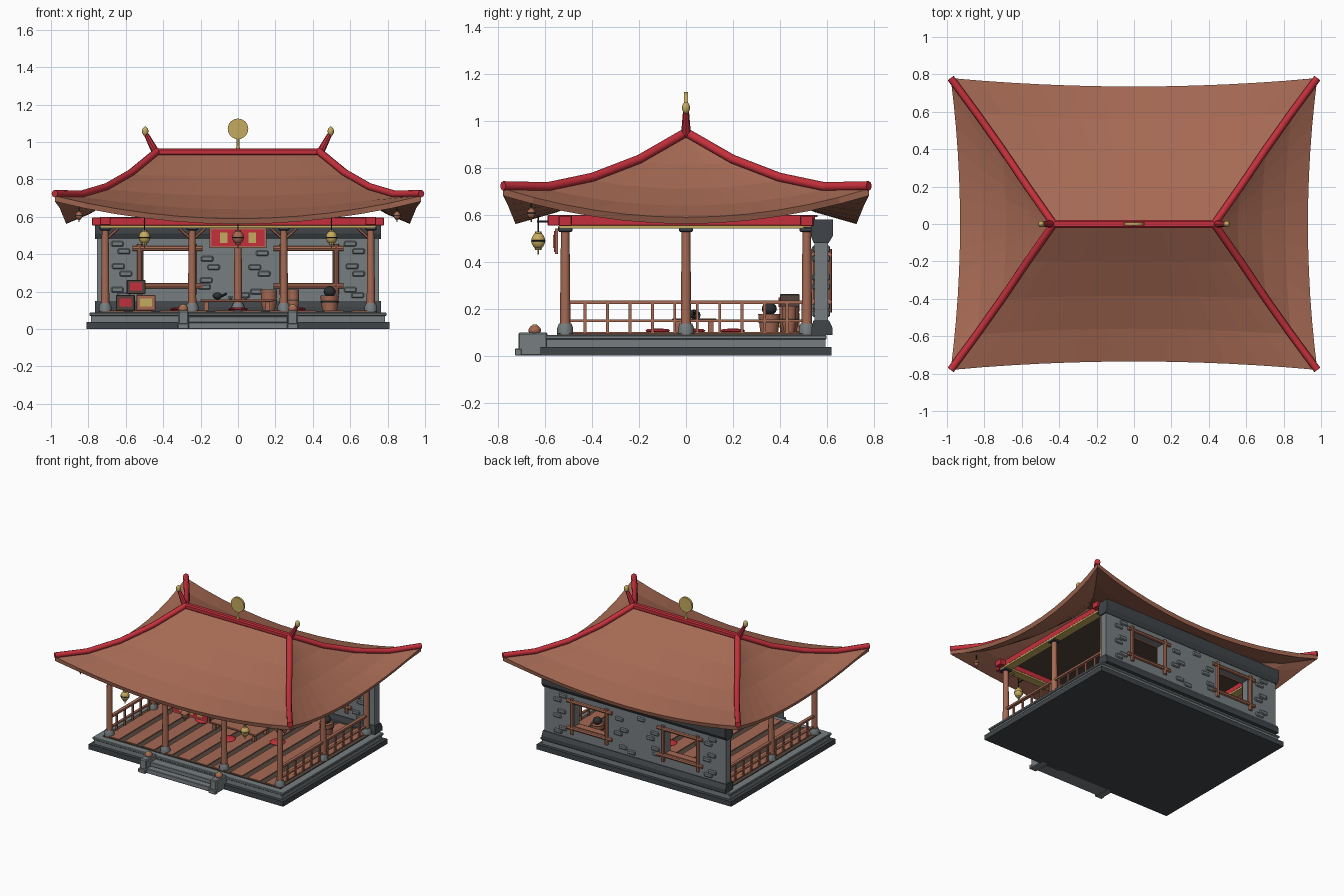
import bpy, bmesh, math
from mathutils import Vector, Matrix

if "Cube" in bpy.data.objects:
    bpy.data.objects.remove(bpy.data.objects["Cube"])

def mat(name, r, g, b):
    m = bpy.data.materials.new(name)
    m.diffuse_color = (r, g, b, 1)
    m.use_nodes = True
    m.node_tree.nodes["Principled BSDF"].inputs["Base Color"].default_value = m.diffuse_color
    return m

WOOD = mat("brown wood", .38, .143, .088)
DARKW = mat("dark wood", .085, .058, .045)
STONE = mat("grey stone", .185, .21, .22)
SLATE = mat("dark slate", .052, .06, .066)
RED = mat("red", .56, .03, .045)
GOLD = mat("gold", .56, .41, .115)
BLACK = mat("black iron", .026, .028, .031)

def finish(name, bm, m, smooth=False):
    me = bpy.data.meshes.new(name)
    bmesh.ops.recalc_face_normals(bm, faces=bm.faces)
    for f in bm.faces:
        f.smooth = smooth
    bm.to_mesh(me)
    bm.free()
    if smooth:
        me.set_sharp_from_angle(angle=math.radians(40))
    me.materials.append(m)
    ob = bpy.data.objects.new(name, me)
    bpy.context.collection.objects.link(ob)
    return ob

def box(name, x0, x1, y0, y1, z0, z1, m, bevel=0):
    bm = bmesh.new()
    mx = Matrix.LocRotScale(((x0+x1)/2, (y0+y1)/2, (z0+z1)/2), None, (abs(x1-x0), abs(y1-y0), abs(z1-z0)))
    bmesh.ops.create_cube(bm, size=1, matrix=mx)
    if bevel:
        bmesh.ops.bevel(bm, geom=bm.edges[:], offset=bevel, segments=1, affect='EDGES')
    return finish(name, bm, m)

def lathe(name, x, y, profile, m, n=12):
    """Spin (radius, z) points round a vertical axis."""
    bm = bmesh.new()
    rings = [[bm.verts.new((x+r*math.cos(2*math.pi*i/n), y+r*math.sin(2*math.pi*i/n), z)) for i in range(n)]
             for r, z in profile]
    for a, b in zip(rings, rings[1:]):
        for i in range(n):
            bm.faces.new((a[i], a[(i+1) % n], b[(i+1) % n], b[i]))
    bm.faces.new(rings[0])
    bm.faces.new(rings[-1])
    return finish(name, bm, m, True)

def ball(name, x, y, z, r, h, m, n=12):
    pts = [(max(.002, r*math.sin(a)), z-h*math.cos(a)) for a in [math.pi*i/8 for i in range(9)]]
    return lathe(name, x, y, pts, m, n)

def rod(name, a, b, r, m, n=8, r2=None):
    a, b = Vector(a), Vector(b)
    d = b-a
    mx = Matrix.Translation((a+b)/2) @ d.to_track_quat('Z', 'Y').to_matrix().to_4x4()
    bm = bmesh.new()
    bmesh.ops.create_cone(bm, cap_ends=True, segments=n, radius1=r, radius2=r if r2 is None else r2,
                          depth=d.length, matrix=mx)
    return finish(name, bm, m, True)

def tube(name, pts, r, m):
    cu = bpy.data.curves.new(name, 'CURVE')
    cu.dimensions = '3D'
    cu.bevel_depth, cu.bevel_resolution, cu.use_fill_caps = r, 2, True
    sp = cu.splines.new('POLY')
    sp.points.add(len(pts)-1)
    for p, c in zip(sp.points, pts):
        p.co = (*c, 1)
    tmp = bpy.data.objects.new(name, cu)
    me = bpy.data.meshes.new_from_object(tmp)
    bpy.data.objects.remove(tmp)
    me.materials.clear()
    me.materials.append(m)
    bpy.context.collection.objects.link(bpy.data.objects.new(name, me))

def prism(name, yz, x0, x1, m):
    bm = bmesh.new()
    a = [bm.verts.new((x0, y, z)) for y, z in yz]
    b = [bm.verts.new((x1, y, z)) for y, z in yz]
    bm.faces.new(a)
    bm.faces.new(b)
    for i in range(len(yz)):
        j = (i+1) % len(yz)
        bm.faces.new((a[i], a[j], b[j], b[i]))
    return finish(name, bm, m)

S = (-1, 1)

# platform and plank floor
box("plinth", -.81, .81, -.62, .62, 0, .038, SLATE)
box("platform", -.785, .785, -.595, .595, .038, .07, STONE)
box("platform_lip", -.795, .795, -.6, .6, .07, .088, STONE, .004)
box("floor_bed", -.74, .74, -.55, .55, .088, .094, DARKW)
for i in range(10):
    x = -.66 + i*.1467
    box("floor_plank", x-.05, x+.05, -.545, .54, .09, .1, WOOD)

# front steps
box("lower_step", -.265, .265, -.71, -.6, 0, .035, STONE, .003)
box("upper_step", -.265, .265, -.665, -.6, .035, .066, STONE, .003)
for s in S:
    box("step_cheek", s*.265, s*.32, -.715, -.59, 0, .098, STONE, .006)
    box("step_cheek_foot", s*.262, s*.323, -.73, -.7, 0, .03, STONE, .004)
    ball("step_knob", s*.293, -.645, .108, .027, .022, WOOD)
    lathe("step_knob_cap", s*.293, -.645, [(.016, .124), (.012, .131), (.003, .134)], GOLD)

# columns with stone feet and dark capitals
cols = [(x, -.515) for x in (-.71, -.245, .245, .71)] + [(-.71, 0), (.71, 0), (-.71, .515), (0, .515), (.71, .515)]
for x, y in cols:
    lathe("column_foot", x, y, [(.034, .09), (.034, .118), (.026, .138)], STONE)
    lathe("column", x, y, [(.022, .13), (.021, .3), (.018, .54)], WOOD)
    box("column_capital", x-.03, x+.03, y-.03, y+.03, .528, .548, SLATE, .004)
for x in (-.71, -.245, .245, .71):
    for s in S:
        if abs(x + s*.07) < .75:
            rod("column_brace", (x, -.515, .475), (x+s*.07, -.515, .54), .008, WOOD, 6)

# red beams with gold trim, dark ceiling
for y in (-.515, .515):
    box("long_beam", -.78, .78, y-.028, y+.028, .553, .597, RED, .003)
    box("long_beam_trim", -.735, .735, y-.03, y+.03, .541, .553, GOLD)
for s in S:
    box("side_beam", s*.682, s*.738, -.59, .55, .555, .6, RED, .003)
    box("side_beam_trim", s*.68, s*.74, -.54, .5, .542, .555, GOLD)
box("ceiling", -.72, .72, -.53, .56, .592, .6, DARKW)

# back wall with two window openings
for x0, x1, z0, z1 in [(-.755, -.505, .1, .52), (-.25, .25, .1, .52), (.505, .755, .1, .52),
                       (-.505, -.25, .1, .24), (-.505, -.25, .42, .52), (.25, .505, .1, .24), (.25, .505, .42, .52)]:
    box("back_wall", x0, x1, .548, .605, z0, z1, STONE)
prism("wall_foot", [(.535, .088), (.625, .088), (.625, .118), (.61, .15), (.543, .15), (.535, .118)], -.765, .765, SLATE)
prism("wall_cap", [(.545, .48), (.608, .48), (.626, .51), (.626, .58), (.532, .58), (.532, .51)], -.765, .765, SLATE)
for s in S:
    for y in (.544, .609):
        for z in (.23, .43):
            rod("window_rail", (s*.19, y, z), (s*.565, y, z), .014, WOOD)
        for x in (.235, .525):
            rod("window_post", (s*x, y, .185), (s*x, y, .455), .014, WOOD)
    box("window_sill", s*.25, s*.505, .55, .603, .24, .247, WOOD)
# raised bricks on both wall faces
for x, z in [(-.165, .375), (-.13, .33), (-.17, .26), (-.18, .225), (.13, .405), (.09, .33), (.14, .295), (.1, .2),
             (.6, .455), (.645, .415), (.61, .335), (.645, .295), (.6, .21), (.64, .18),
             (-.645, .455), (-.61, .415), (-.64, .335), (-.6, .295), (-.645, .21), (-.61, .18), (-.05, .45), (.03, .18)]:
    for y in (.546, .607):
        box("wall_brick", x-.033, x+.033, y-.008, y+.008, z-.015, z+.015, STONE, .006)

# curved hipped roof: ring values at the corners and at the middle of each side
CX, CY, CZ = (.43, .57, .705, .84, .98), (0, .2, .4, .59, .78), (.94, .825, .748, .708, .712)
FY, SX, MZ = (0, .2, .385, .56, .735), (.43, .555, .685, .81, .93), (.94, .815, .712, .64, .59)
N = 12
bm = bmesh.new()
for side in range(4):
    s = 1 if side % 2 else -1
    grid = []
    for k in range(5):
        row = []
        for i in range(N+1):
            u = 2*i/N-1
            w = u*u
            z = MZ[k]+(CZ[k]-MZ[k])*w
            if side < 2:
                p = (u*CX[k], s*(FY[k]+(CY[k]-FY[k])*w), z)
            else:
                p = (s*(SX[k]+(CX[k]-SX[k])*w), u*CY[k], z)
            row.append(bm.verts.new(p))
        grid.append(row)
    for a, b in zip(grid, grid[1:]):
        for i in range(N):
            f = bm.faces.new((a[i], a[i+1], b[i+1], b[i]))
bmesh.ops.remove_doubles(bm, verts=bm.verts, dist=.0005)
bmesh.ops.dissolve_degenerate(bm, edges=bm.edges, dist=.0005)
roof = finish("roof", bm, WOOD)
if sum(p.normal.z for p in roof.data.polygons) < 0:
    roof.data.flip_normals()
sol = roof.modifiers.new("thickness", 'SOLIDIFY')
sol.thickness, sol.offset = .03, -1

# red ridge, hips, horns and gold finials
box("ridge", -.45, .45, -.021, .021, .928, .965, RED, .008)
for sx in S:
    for sy in S:
        tube("hip_ridge", [(sx*x, sy*y, z+.012) for x, y, z in zip(CX, CY, CZ)], .02, RED)
    rod("ridge_horn", (sx*.44, 0, .945), (sx*.49, 0, 1.04), .021, RED, 8, .013)
    ball("horn_finial", sx*.496, 0, 1.057, .017, .025, GOLD)
lathe("disc_stem", 0, 0, [(.012, .96), (.007, .98), (.007, 1.03)], GOLD)
rod("ridge_disc", (0, -.008, 1.07), (0, .008, 1.07), .055, GOLD, 24)

# hanging lanterns
def lantern(x, y, z, r, m, top):
    ball("lantern", x, y, z, r, r*1.15, m, 10)
    for d in (-1, 1):
        lathe("lantern_cap", x, y, [(r*.5, z+d*r*1.0), (r*.4, z+d*r*1.3)], m if m == WOOD else GOLD, 8)
    lathe("lantern_band", x, y, [(r*.93, z-.003), (r*1.02, z-.002), (r*1.02, z+.002), (r*.93, z+.003)], BLACK, 10)
    rod("lantern_tassel", (x, y, z-r*1.9), (x, y, z-r*1.2), .004, m, 6)
    rod("lantern_cord", (x, y, z+r*1.2), (x, y, top), .003, BLACK, 6)

for x, m in ((-.5, GOLD), (0, WOOD), (.5, GOLD)):
    lantern(x, -.63, .49, .031, m, .6)
    rod("lantern_bracket", (x, -.635, .572), (x, -.54, .572), .005, BLACK, 6)
for sx in S:
    lantern(sx*.85, -.66, .607, .019, WOOD, .67)

# sign board with plain gold plates
box("sign_frame", -.153, .153, -.558, -.545, .433, .542, WOOD)
box("sign_panel", -.142, .142, -.563, -.556, .443, .532, RED)
for x in (-.075, 0, .075):
    box("sign_plate", x-.02, x+.02, -.567, -.562, .46, .515, GOLD)

# side railings
for s in S:
    x = s*.71
    box("rail_top", x-.012, x+.012, -.5, .5, .221, .236, WOOD)
    box("rail_bottom", x-.009, x+.009, -.5, .5, .143, .154, WOOD)
    for i in range(10):
        y = (-.43 + i*.0956)
        box("baluster", x-.006, x+.006, y-.006, y+.006, .1, .222, WOOD)

# low table, teapot and cushions
box("table_top", -.2, .19, -.06, .13, .145, .159, WOOD, .003)
for sx in (-.17, .16):
    for y in (-.035, .105):
        box("table_leg", sx-.012, sx+.012, y-.012, y+.012, .1, .146, WOOD)
ball("teapot", -.11, .035, .177, .026, .019, BLACK)
rod("teapot_spout", (-.09, .035, .175), (-.06, .035, .19), .006, BLACK, 6)
for x in (-.04, .04):
    lathe("cup", x, .05, [(.008, .159), (.013, .175)], STONE, 8)
for x, y in ((-.31, .03), (.31, .03), (0, -.12), (0, .2)):
    lathe("cushion", x, y, [(.045, .1), (.053, .106), (.045, .113), (.01, .116)], RED, 16)

# crates with coloured fronts
for x, z, m in ((-.602, .1, RED), (-.492, .1, GOLD), (-.545, .187, RED)):
    box("crate", x-.05, x+.05, .4, .485, z, z+.083 if z < .15 else .262, WOOD if m == GOLD else DARKW, .003)
    box("crate_panel", x-.032, x+.032, .395, .401, z+.02, z+.062, m)

# barrels and bucket with iron pot
for x, r in ((.165, .04), (.295, .029)):
    lathe("barrel", x, .44, [(r*.8, .1), (r, .13), (r*1.05, .16), (r*1.1, .212), (r*.9, .212), (r*.85, .2)], WOOD, 10)
    lathe("barrel_hoop", x, .44, [(r*1.0, .148), (r*1.1, .15), (r*1.1, .158), (r*1.0, .16)], DARKW, 10)
lathe("bucket", .49, .355, [(.04, .1), (.05, .178), (.042, .178), (.04, .165)], WOOD, 10)
lathe("bucket_hoop", .49, .355, [(.04, .138), (.049, .14), (.05, .148), (.04, .15)], DARKW, 10)
ball("iron_pot", .49, .355, .2, .032, .028, BLACK)
